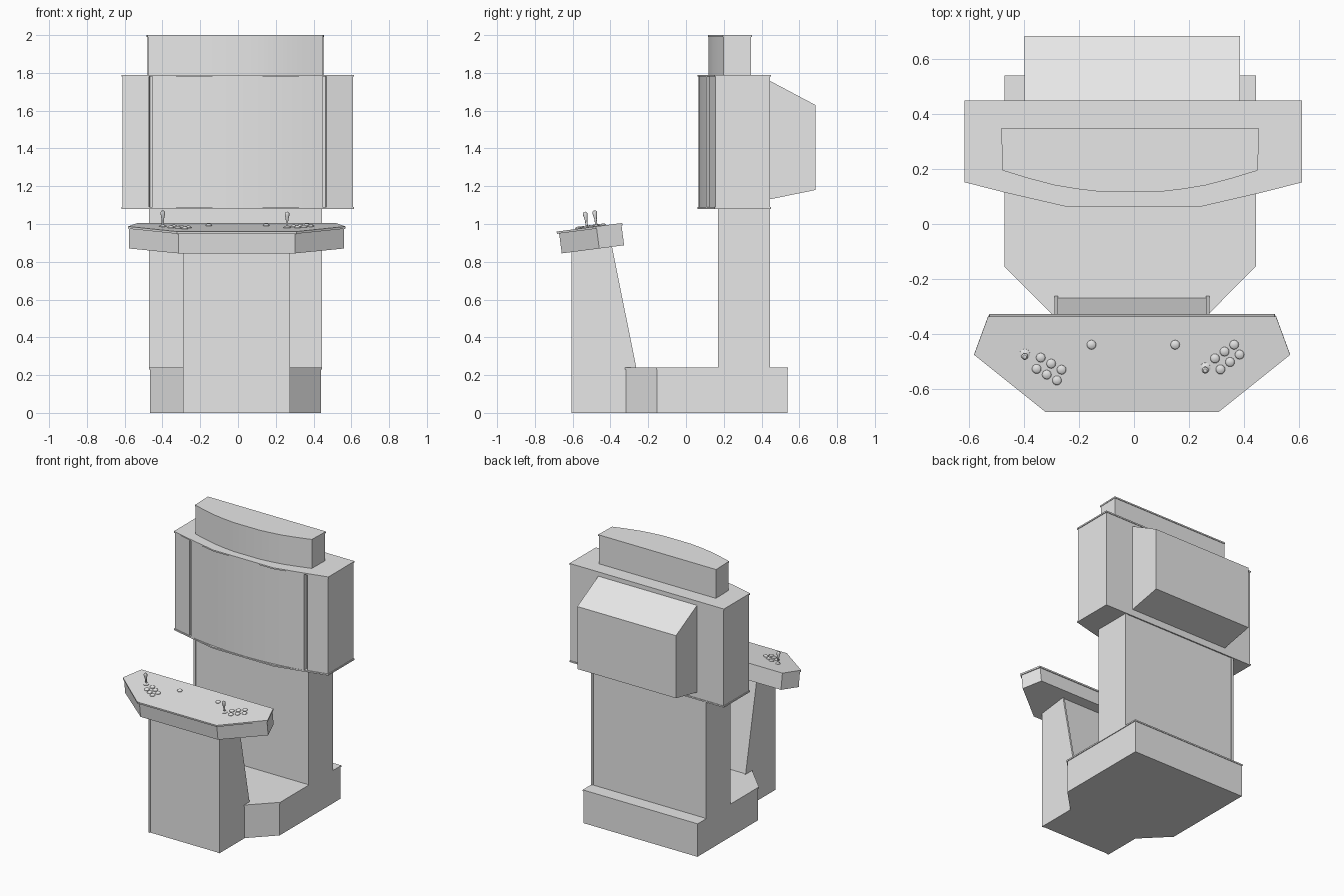
import bpy, bmesh, math
from mathutils import Matrix, Vector

if "Cube" in bpy.data.objects:
    bpy.data.objects.remove(bpy.data.objects["Cube"])

grey = bpy.data.materials.new("light grey")
grey.diffuse_color = (0.8, 0.8, 0.8, 1)
grey.use_nodes = True
grey.node_tree.nodes["Principled BSDF"].inputs["Base Color"].default_value = grey.diffuse_color
CX = -0.014                      # cabinet centre line


def finish(name, bm, smooth=True, matrix=None):
    bmesh.ops.recalc_face_normals(bm, faces=bm.faces)
    me = bpy.data.meshes.new(name)
    bm.to_mesh(me)
    bm.free()
    if matrix:
        me.transform(matrix)
    ob = bpy.data.objects.new(name, me)
    bpy.context.collection.objects.link(ob)
    me.materials.append(grey)
    if smooth:
        bpy.ops.object.select_all(action='DESELECT')
        bpy.context.view_layer.objects.active = ob
        ob.select_set(True)
        bpy.ops.object.shade_smooth_by_angle(angle=math.radians(25))
    return ob


def prism(name, pts, lo, hi, to3d, matrix=None):
    """Extrude a closed 2D outline from lo to hi."""
    bm = bmesh.new()
    a = [bm.verts.new(to3d(u, v, lo)) for u, v in pts]
    b = [bm.verts.new(to3d(u, v, hi)) for u, v in pts]
    n = len(pts)
    bm.faces.new(a)
    bm.faces.new(b)
    for i in range(n):
        bm.faces.new((a[i], a[(i + 1) % n], b[(i + 1) % n], b[i]))
    return finish(name, bm, True, matrix)


def plan(name, half, z0, z1, cx=CX, matrix=None):
    """Prism from the right half of a floor plan, mirrored about cx."""
    pts = [(cx + x, y) for x, y in half]
    pts += [(cx - x, y) for x, y in reversed(half) if x > 0]
    return prism(name, pts, z0, z1, lambda u, v, w: (u, v, w), matrix)


def side(name, profile, x0, x1):
    """Prism from a side profile in y, z."""
    return prism(name, profile, x0, x1, lambda u, v, w: (w, u, v))


def lathe(name, profile, loc, matrix, n=16):
    bm = bmesh.new()
    vs = [bm.verts.new((r, 0, z)) for r, z in profile]
    es = [bm.edges.new(e) for e in zip(vs, vs[1:])]
    bmesh.ops.spin(bm, geom=vs + es, cent=(0, 0, 0), axis=(0, 0, 1),
                   angle=2 * math.pi, steps=n)
    bmesh.ops.remove_doubles(bm, verts=bm.verts, dist=1e-5)
    return finish(name, bm, True, matrix @ Matrix.Translation(loc))


# Base plinth with chamfered front and a thin top plate
plan("base", [(0.453, 0.537), (0.453, -0.153), (0.25, -0.358)], 0, 0.23)
plan("base_top_plate", [(0.458, 0.541), (0.458, -0.155), (0.252, -0.362)], 0.23, 0.24)

# Rear column with thin side boards
plan("column", [(0.443, 0.441), (0.443, 0.174)], 0.24, 1.08)
for s, tag in ((-1, "left"), (1, "right")):
    side("column_board_" + tag, [(0.17, 0.24), (0.17, 1.08), (0.445, 1.08), (0.445, 0.24)],
         CX + s * 0.443, CX + s * 0.458)

# Screen housing: curved front screen, grooves, angled side wings
SC = -0.002
arc = [(0.45 * (1 - i / 10), 0.066 + 0.045 * (1 - i / 10) ** 2) for i in range(11)]
plan("screen_housing", [(0.61, 0.446), (0.61, 0.156), (0.47, 0.122), (0.464, 0.145),
                        (0.45, 0.145)] + arc, 1.09, 1.78, SC)
lip = [(0.615, 0.45), (0.615, 0.152), (0.47, 0.115), (0.24, 0.062)]
plan("housing_bottom_plate", lip, 1.08, 1.09, SC)
plan("housing_top_plate", lip, 1.78, 1.79, SC)

# Tapered monitor cover on the back
side("rear_cover", [(0.44, 1.13), (0.44, 1.76), (0.685, 1.63), (0.685, 1.18)], -0.40, 0.386)

# Bowed sign box on top
sign = [(0.465, 0.195), (0.37, 0.166), (0.275, 0.141), (0.19, 0.127), (0.105, 0.117)]
plan("sign_box", [(0.466, 0.345)] + [(x - 0.002, y + 0.003) for x, y in sign], 1.79, 1.99)
plan("sign_box_lid", [(0.47, 0.349)] + sign, 1.99, 2.0)

# Control pedestal: recessed core between two side boards
PX = -0.007
side("pedestal_core", [(-0.601, 0), (-0.601, 0.89), (-0.40, 0.89), (-0.222, 0)],
     PX - 0.272, PX + 0.272)
for s, tag in ((-1, "left"), (1, "right")):
    side("pedestal_board_" + tag, [(-0.606, 0), (-0.606, 0.89), (-0.394, 0.89), (-0.215, 0)],
         PX + s * 0.27, PX + s * 0.283)

# Tilted control panel; local z = 0 is the top surface
tilt = Matrix.Translation((0, -0.685, 0.96)) @ Matrix.Rotation(math.radians(7.4), 4, 'X')
PC = -0.007
plan("control_panel_box", [(0.52, 0.345), (0.569, 0.212), (0.308, 0.012)],
     -0.118, -0.012, PC, tilt)
plan("control_panel_top", [(0.525, 0.35), (0.576, 0.21), (0.316, 0.0)],
     -0.012, 0, PC, tilt)


def on_panel(x, y):
    return Vector((x, (y + 0.685) / math.cos(math.radians(7.4)), 0))


# Domed buttons: two rows of three per player plus two start buttons
buttons = [(-0.155, -0.44), (0.15, -0.44)]
for i in range(3):
    buttons += [(-0.34 + 0.038 * i, -0.487 - 0.022 * i), (-0.355 + 0.037 * i, -0.528 - 0.021 * i),
                (0.295 + 0.035 * i, -0.49 + 0.025 * i), (0.315 + 0.035 * i, -0.53 + 0.027 * i)]
dome = [(0.017, -0.002), (0.017, 0.003), (0.013, 0.008), (0.007, 0.0105), (0, 0.011)]
for i, (x, y) in enumerate(buttons):
    lathe("button_%02d" % (i + 1), dome, on_panel(x, y), tilt)

# Bat-top joysticks with a round collar
bat = [(0.019, -0.002), (0.019, 0.003), (0.010, 0.007), (0.006, 0.010), (0.006, 0.035),
       (0.009, 0.052), (0.0125, 0.068), (0.0115, 0.077), (0.007, 0.083), (0, 0.085)]
for tag, x, y in (("left", -0.398, -0.474), ("right", 0.26, -0.524)):
    lathe("joystick_" + tag, bat, on_panel(x, y), tilt)
